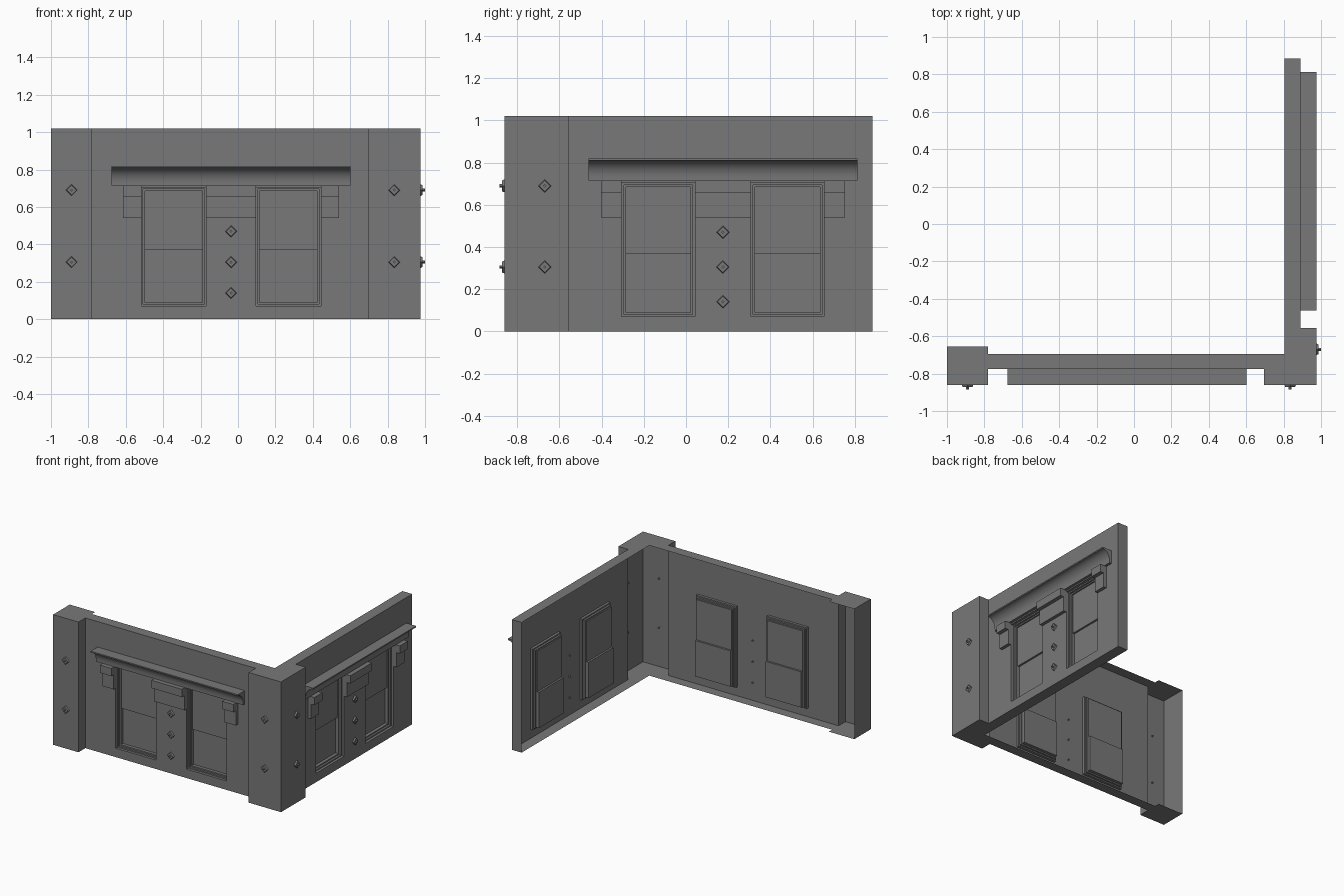
import bpy, bmesh, math
from mathutils import Vector

cube = bpy.data.objects.get("Cube")
if cube:
    bpy.data.objects.remove(cube, do_unlink=True)

H = 1.02            # wall height
MID = 0.37          # meeting height of the two sashes
WIN = (0.133, 0.48, 0.07, 0.705)   # inner edge, outer edge, sill, head

stone = bpy.data.materials.new("grey_stone")
stone.use_nodes = True
stone.diffuse_color = (0.19, 0.19, 0.19, 1)
stone.node_tree.nodes["Principled BSDF"].inputs["Base Color"].default_value = (0.19, 0.19, 0.19, 1)


def finish(name, bm, smooth=False):
    bmesh.ops.remove_doubles(bm, verts=bm.verts, dist=1e-5)
    mesh = bpy.data.meshes.new(name)
    bm.to_mesh(mesh)
    bm.free()
    mesh.materials.append(stone)
    ob = bpy.data.objects.new(name, mesh)
    bpy.context.collection.objects.link(ob)
    if smooth:
        bpy.ops.object.select_all(action="DESELECT")
        bpy.context.view_layer.objects.active = ob
        ob.select_set(True)
        bpy.ops.object.shade_smooth_by_angle(angle=math.radians(35))


def face(bm, pts):
    bm.faces.new([bm.verts.new(p) for p in pts])


# Wall frames: u runs along the wall, d points outward
def front(u, d, z):
    return Vector((u - 0.037, -0.775 - d, z))


def side(u, d, z):
    return Vector((0.89 + d, u + 0.175, z))


def rect(at, u0, u1, z0, z1, d):
    return [at(u0, d, z0), at(u1, d, z0), at(u1, d, z1), at(u0, d, z1)]


def ring(bm, a, b):
    for i in range(4):
        j = (i + 1) % 4
        face(bm, [a[i], a[j], b[j], b[i]])


def window(bm, at, u0, u1, z0, z1):
    # Stepped frame going inward
    prev = rect(at, u0, u1, z0, z1, 0)
    for inset, d in ((0, -0.02), (0.01, -0.02), (0.01, -0.035), (0.02, -0.035), (0.02, -0.045)):
        cur = rect(at, u0 + inset, u1 - inset, z0 + inset, z1 - inset, d)
        ring(bm, prev, cur)
        prev = cur
    # Upper sash, then the deeper lower sash
    a, b, lo, hi = u0 + 0.02, u1 - 0.02, z0 + 0.02, z1 - 0.02
    face(bm, rect(at, a, b, MID, hi, -0.045))
    lower = rect(at, a, b, lo, MID, -0.06)
    ring(bm, rect(at, a, b, lo, MID, -0.045), lower)
    face(bm, lower)


def wall(name, at, u_start, u_end):
    i, o, sill, head = WIN
    us = [u_start, -o, -i, i, o, u_end]
    zs = [0, sill, head, H]
    bm = bmesh.new()
    for c in range(5):
        for r in range(3):
            cell = (us[c], us[c + 1], zs[r], zs[r + 1])
            if r == 1 and c in (1, 3):
                window(bm, at, *cell)
            else:
                face(bm, rect(at, *cell, 0))
    finish(name, bm)


def extrude_profile(name, at, profile, u0, u1, smooth=False):
    bm = bmesh.new()
    a = [at(u0, d, z) for d, z in profile]
    b = [at(u1, d, z) for d, z in profile]
    face(bm, a)
    face(bm, b[::-1])
    for i in range(len(a)):
        j = (i + 1) % len(a)
        face(bm, [a[j], a[i], b[i], b[j]])
    bmesh.ops.remove_doubles(bm, verts=bm.verts, dist=1e-5)
    bmesh.ops.recalc_face_normals(bm, faces=bm.faces)
    finish(name, bm, smooth)


def bolt(name, at, u, z, base=0.0):
    # Diamond plate with a small pin through it
    bm = bmesh.new()
    for r0, r1, d0, d1 in ((0.031, 0.026, 0, 0.012), (0.008, 0.008, -0.01, 0.024)):
        loops = []
        for r, d in ((r0, d0), (r1, d1)):
            loops.append([at(u + r * math.cos(k * math.pi / 2), base + d,
                             z + r * math.sin(k * math.pi / 2)) for k in range(4)])
        ring(bm, *loops)
        face(bm, loops[0][::-1])
        face(bm, loops[1])
    finish(name, bm)


# Open-backed shell: pillar faces, end faces, top and bottom
outer = [(-1, -0.655), (-1, -0.86), (-0.78, -0.86), (-0.78, -0.775), (0.695, -0.775),
         (0.695, -0.86), (0.975, -0.86), (0.975, -0.555), (0.89, -0.555),
         (0.89, 0.885), (0.805, 0.885)]
inner = [(0.805, -0.695), (-0.78, -0.695), (-0.78, -0.655)]
bm = bmesh.new()
for n, (p, q) in enumerate(zip(outer, outer[1:])):
    if n not in (3, 8):     # these two spans are the window walls
        face(bm, [(*p, 0), (*q, 0), (*q, H), (*p, H)])
face(bm, [(*p, H) for p in outer + inner])
face(bm, [(*p, 0) for p in reversed(outer + inner)])
finish("pillars_and_caps", bm)

# Cornice profile with a hollow curve under the lip
cove = [(0.085 - 0.065 * math.sin(t * math.pi / 16), 0.73 + 0.08 * math.cos(t * math.pi / 16))
        for t in range(9)]
cornice = [(0, 0.82), (0.085, 0.82)] + cove + [(0.02, 0.715), (0, 0.715)]
bracket = [(0, 0.54), (0.025, 0.54), (0.025, 0.655), (0.055, 0.655), (0.055, 0.716), (0, 0.716)]

for label, at, u0, u1 in (("front", front, -0.743, 0.732), ("side", side, -0.73, 0.71)):
    wall(label + "_wall", at, u0, u1)
    extrude_profile(label + "_cornice", at, cornice, -0.638, 0.638, True)
    for part, a, b in (("right", -0.578, -0.48), ("middle", -0.133, 0.133), ("left", 0.48, 0.578)):
        extrude_profile(f"{label}_{part}_bracket", at, bracket, a, b)
    for k, z in enumerate((0.14, 0.305, 0.47)):
        bolt(f"{label}_wall_bolt_{k + 1}", at, 0, z)

# Pillar bolts
for label, at, u in (("end_pillar", front, -0.853), ("corner_front", front, 0.872),
                     ("corner_side", side, -0.845)):
    for k, z in enumerate((0.305, 0.69)):
        bolt(f"{label}_bolt_{k + 1}", at, u, z, 0.085)
